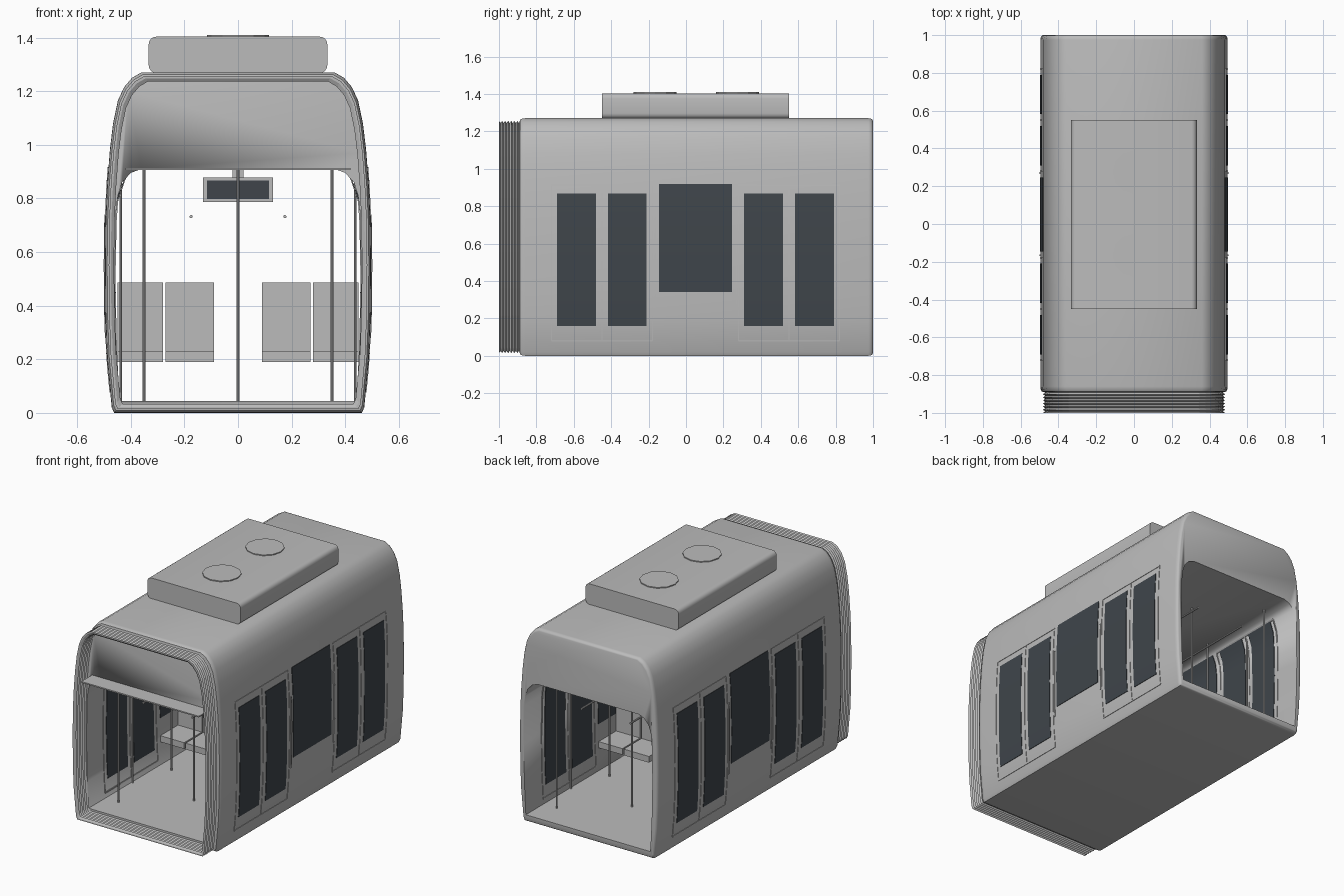
import bpy, bmesh, math
from mathutils import Matrix, Vector

if "Cube" in bpy.data.objects:
    bpy.data.objects.remove(bpy.data.objects["Cube"], do_unlink=True)


def material(name, rgb):
    m = bpy.data.materials.new(name)
    m.use_nodes = True
    m.diffuse_color = (*rgb, 1)
    m.node_tree.nodes["Principled BSDF"].inputs["Base Color"].default_value = (*rgb, 1)
    return m


GREY = material("body grey", (0.5, 0.5, 0.5))
GLASS = material("dark glass", (0.05, 0.06, 0.07))

# half cross-sections (x, z), listed from the floor up
OUTER = [(.462, 0), (.471, .02), (.488, .2), (.494, .35), (.496, .55), (.494, .72), (.488, .85), (.478, .98),
         (.466, 1.08), (.448, 1.165), (.425, 1.215), (.395, 1.25), (.36, 1.27)]
INNER = [(.445, .045), (.455, .25), (.46, .5), (.455, .75), (.448, .81), (.432, .86), (.4, .895), (.36, .91)]


def finish(name, bm, mat, smooth=False):
    bmesh.ops.recalc_face_normals(bm, faces=bm.faces)
    me = bpy.data.meshes.new(name)
    bm.to_mesh(me)
    bm.free()
    me.materials.append(mat)
    ob = bpy.data.objects.new(name, me)
    bpy.context.collection.objects.link(ob)
    if smooth:
        bpy.ops.object.select_all(action="DESELECT")
        ob.select_set(True)
        bpy.context.view_layer.objects.active = ob
        bpy.ops.object.shade_smooth_by_angle(angle=math.radians(35))
    return ob


def section(half, y, inset=0):
    """Full closed loop of a mirrored half section, shrunk about its middle."""
    mid = OUTER[-1][1] / 2
    sx, sz = 1 - inset / .5, 1 - inset / mid
    loop = half + [(-x, z) for x, z in reversed(half)]
    return [Vector((x * sx, y, mid + (z - mid) * sz)) for x, z in loop]


def loft(name, loops, mat, cap=True, smooth=True):
    bm = bmesh.new()
    rings = [[bm.verts.new(p) for p in loop] for loop in loops]
    pairs = list(zip(rings, rings[1:]))
    if cap:
        bm.faces.new(rings[0])
        bm.faces.new(rings[-1])
    else:
        pairs.append((rings[-1], rings[0]))
    for a, b in pairs:
        for i in range(len(a)):
            j = (i + 1) % len(a)
            bm.faces.new((a[i], a[j], b[j], b[i]))
    return finish(name, bm, mat, smooth)


def box(name, lo, hi, mat, round_y=0):
    bm = bmesh.new()
    lo, hi = Vector(lo), Vector(hi)
    bmesh.ops.create_cube(bm, size=1, matrix=Matrix.Translation((lo + hi) / 2) @ Matrix.Diagonal((*(hi - lo), 1)))
    if round_y:
        edges = [e for e in bm.edges if abs(e.verts[0].co.y - e.verts[1].co.y) > .01]
        bmesh.ops.bevel(bm, geom=edges, offset=round_y, segments=4, profile=.5, affect="EDGES")
    return finish(name, bm, mat, bool(round_y))


def rod(name, a, b, radius, mat, sides=10):
    a, b = Vector(a), Vector(b)
    bm = bmesh.new()
    turn = (b - a).to_track_quat("Z", "Y").to_matrix().to_4x4()
    bmesh.ops.create_cone(bm, cap_ends=True, segments=sides, radius1=radius, radius2=radius,
                          depth=(b - a).length, matrix=Matrix.Translation((a + b) / 2) @ turn)
    return finish(name, bm, mat, sides < 12)


def wall_x(half, z):
    for (x0, z0), (x1, z1) in zip(half, half[1:]):
        if z <= z1:
            return x0 + (x1 - x0) * (z - z0) / (z1 - z0)
    return half[-1][0]


def skin(name, side, half, y0, y1, z0, z1, mat, proud=.003):
    """Thin plate that follows the curve of a side wall."""
    out = proud if half is OUTER else -proud
    steps = 10 if z1 - z0 > .1 else 1
    zs = [z0 + (z1 - z0) * i / steps for i in range(steps + 1)]
    front = [(side * (wall_x(half, z) + out), z) for z in zs]
    back = [(side * (wall_x(half, z) - out * .5), z) for z in zs]
    loop = front + back[::-1]
    return loft(name, [[Vector((x, y, z)) for x, z in loop] for y in (y0, y1)], mat)


# car body: rounded shell with a walk-through opening
body = loft("body_shell", [section(OUTER, y, d) for y, d in
            ((-.89, .018), (-.887, .008), (-.875, .002), (-.86, 0),
             (.975, 0), (.988, .002), (.997, .008), (1, .014))], GREY)
cutter = loft("opening_cutter", [section(INNER, y) for y in (-1.2, 1.2)], GREY)
cutter.hide_render = True
cut = body.modifiers.new("opening", "BOOLEAN")
cut.object = cutter
cut.solver = "EXACT"
bpy.context.view_layer.objects.active = body
bpy.ops.object.modifier_apply(modifier="opening")
bpy.data.objects.remove(cutter, do_unlink=True)

# folded gangway bellows
folds = 14
ys = [-1 + .115 * i / folds for i in range(folds + 1)]
depth = [.014 + .012 * (i % 2) for i in range(folds + 1)]
skin_out = [section(OUTER, y, d) for y, d in zip(ys, depth)]
skin_in = [section(OUTER, y, d + .008) for y, d in zip(ys, depth)]
loft("gangway_bellows", skin_out + skin_in[::-1], GREY, cap=False, smooth=False)
box("gangway_ceiling_lip", (-.42, -1, .905), (.42, -.88, .913), GREY)

# roof unit with two fan covers
box("roof_unit", (-.333, -.45, 1.268), (.333, .55, 1.403), GREY, .028)
for y in (-.165, .275):
    rod("fan_cover", (0, y, 1.395), (0, y, 1.409), .115, GREY, 12)

DOORS = ((-.72, -.18), (.28, .82))
for side in (1, -1):
    for half in (OUTER, INNER):
        # middle window
        skin("side_window", side, half, -.145, .245, .34, .918 if half is OUTER else .87, GLASS)
        for y0, y1 in DOORS:
            mid = (y0 + y1) / 2
            # door panes
            skin("door_pane", side, half, y0 + .03, mid - .032, .16, .868, GLASS)
            skin("door_pane", side, half, mid + .032, y1 - .03, .16, .868, GLASS)
            # door outline trim
            for y in (y0, mid, y1):
                skin("door_trim", side, half, y - .003, y + .003, .08, .915 if half is OUTER else .87, GREY)
            for z in (.08, .912 if half is OUTER else .87):
                skin("door_rail", side, half, y0, y1, z - .004, z + .004, GREY)
    for y0, y1 in DOORS:
        mid = (y0 + y1) / 2
        # door handles and wall grab rods
        for y in (-.165, .27):
            skin("outer_grip", side, OUTER, y - .004, y + .004, .28, .74, GREY, .005)
        rod("wall_rod", (side * .437, mid, .04), (side * .437, mid, .855), .005, GREY)
        # poles beside the doors
        for y in (y0, y1):
            rod("door_pole", (side * .35, y, .04), (side * .35, y, .912), .006, GREY)
    # ceiling grab rail and its hangers
    rod("grab_rail", (side * .175, -.72, .732), (side * .175, .82, .732), .006, GREY)

    # back-to-back seat pairs
    for x0, x1 in ((.09, .27), (.28, .45)):
        xa, xb = sorted((side * x0, side * x1))
        box("seat_cushion", (xa, -.15, .19), (xb, .25, .23), GREY)
        box("seat_back", (xa, .03, .23), (xb, .07, .487), GREY)

# central poles
for y0, y1 in DOORS:
    mid = (y0 + y1) / 2
    rod("centre_pole", (0, mid, .04), (0, mid, .915), .006, GREY)

# hanging information screen, dark on both faces
box("screen_case", (-.13, .03, .787), (.13, .07, .877), GREY)
box("screen_hanger", (-.02, .04, .875), (.02, .06, .915), GREY)
for y in (.027, .069):
    box("screen_glass", (-.115, y, .797), (.115, y + .004, .867), GLASS)
